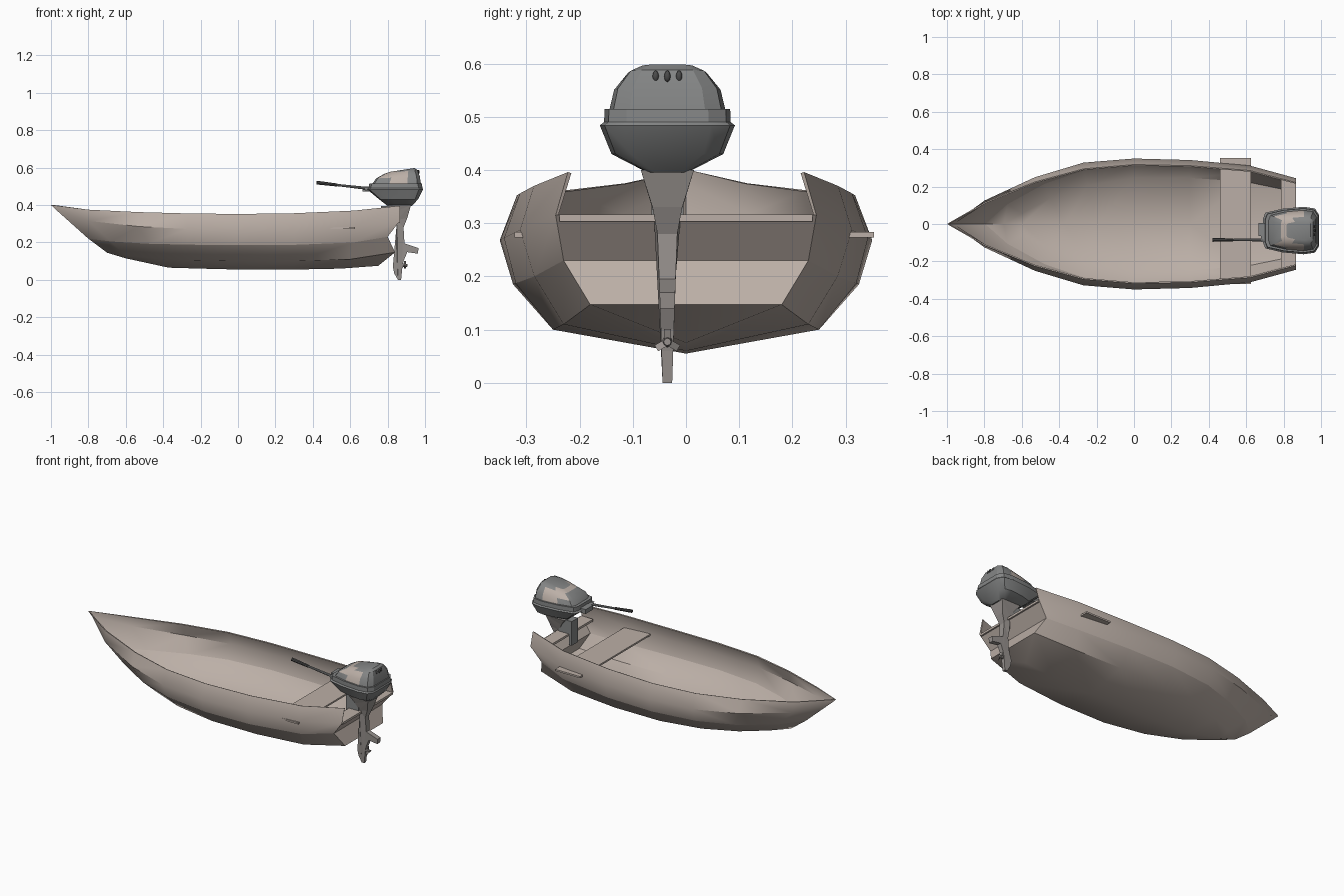
import bpy, bmesh, math
from mathutils import Vector

if "Cube" in bpy.data.objects:
    bpy.data.objects.remove(bpy.data.objects["Cube"], do_unlink=True)


def material(name, rgb):
    m = bpy.data.materials.new(name)
    m.use_nodes = True
    m.diffuse_color = (*rgb, 1)
    m.node_tree.nodes["Principled BSDF"].inputs["Base Color"].default_value = (*rgb, 1)
    return m


TAN = material("warm tan", (0.50, 0.43, 0.385))
GREY = material("motor grey", (0.23, 0.235, 0.235))
LEG = material("warm grey", (0.31, 0.285, 0.27))
DARK = material("dark grey", (0.07, 0.07, 0.07))
MOTOR_Y = -0.035


def finish(bm, name, mats, angle=None):
    bmesh.ops.recalc_face_normals(bm, faces=bm.faces)
    me = bpy.data.meshes.new(name)
    bm.to_mesh(me)
    bm.free()
    ob = bpy.data.objects.new(name, me)
    bpy.context.collection.objects.link(ob)
    for m in mats:
        me.materials.append(m)
    bpy.ops.object.select_all(action='DESELECT')
    ob.select_set(True)
    bpy.context.view_layer.objects.active = ob
    if angle:
        bpy.ops.object.shade_smooth_by_angle(angle=math.radians(angle))
    return ob


def box(name, lo, hi, mat):
    bm = bmesh.new()
    bmesh.ops.create_cube(bm, size=1)
    for v in bm.verts:
        v.co = [(a + b) / 2 + c * (b - a) for a, b, c in zip(lo, hi, v.co)]
    return finish(bm, name, [mat])


def tube(name, a, b, r1, r2, mat, sides=8):
    bm = bmesh.new()
    a, b = Vector(a), Vector(b)
    bmesh.ops.create_cone(bm, cap_ends=True, segments=sides, radius1=r1, radius2=r2,
                          depth=(b - a).length)
    turn = (b - a).to_track_quat('Z', 'Y')
    for v in bm.verts:
        v.co = turn @ v.co + (a + b) / 2
    return finish(bm, name, [mat], 40)


def loft(bm, rings):
    rows = [[bm.verts.new(p) for p in ring] for ring in rings]
    n = len(rows[0])
    for a, b in zip(rows, rows[1:]):
        for i in range(n):
            bm.faces.new((a[i], a[(i + 1) % n], b[(i + 1) % n], b[i]))
    bm.faces.new(rows[0])
    bm.faces.new(rows[-1])


# Hull rails from bow to stern: x, half width, height
KEEL = ((-.7, -.6, -.37, -.2, 0, .3, .55, .75), (0,) * 8,
        (.145, .115, .065, .06, .055, .055, .06, .075))
LOW = ((-.7, -.6, -.45, -.25, 0, .3, .6, .84), (0, .06, .14, .21, .25, .25, .23, .18),
       (.145, .13, .115, .105, .10, .10, .11, .147))
CHINE = ((-.8, -.68, -.48, -.27, 0, .3, .62, .8), (0, .11, .22, .292, .325, .32, .285, .23),
         (.22, .205, .193, .188, .185, .187, .2, .23))
WIDE = ((-.97, -.8, -.53, -.27, 0, .3, .62, .865), (0, .125, .25, .328, .35, .342, .312, .245),
        (.372, .315, .285, .272, .268, .272, .287, .315))
SHEER = ((-1, -.8, -.53, -.27, 0, .3, .62, .865), (0, .115, .225, .295, .318, .312, .286, .222),
         (.40, .375, .362, .355, .352, .356, .37, .396))

bm = bmesh.new()
ends = []
for side in (1, -1):
    rows = [[bm.verts.new((x, side * y, z)) for x, y, z in zip(*rail)]
            for rail in (KEEL, LOW, CHINE, WIDE, SHEER)]
    for a, b in zip(rows, rows[1:]):
        for i in range(len(a) - 1):
            bm.faces.new((a[i], a[i + 1], b[i + 1], b[i]))
    # Stem triangles close the bow between chine levels
    ends.append([r[-1] for r in rows])
# Folded transom
p, s = ends
bm.faces.new((p[0], p[1], s[1]))
for i in (1, 2):
    bm.faces.new((p[i], p[i + 1], s[i + 1], s[i]))
bmesh.ops.remove_doubles(bm, verts=bm.verts, dist=0.0005)
bmesh.ops.dissolve_degenerate(bm, edges=bm.edges, dist=0.0005)
bmesh.ops.recalc_face_normals(bm, faces=bm.faces)
low = min(bm.faces, key=lambda f: f.calc_center_median().z)
inside_out = low.normal.z > 0
hull = finish(bm, "hull", [TAN])
skin = hull.modifiers.new("thickness", 'SOLIDIFY')
skin.thickness = 0.007
skin.offset = 1 if inside_out else -1
bpy.ops.object.modifier_apply(modifier=skin.name)

# Crisp chine line, other hull edges soft
bpy.ops.object.shade_smooth_by_angle(angle=math.radians(42))
rail = [Vector(c) for c in zip(*CHINE)]
on_chine = [any((Vector((v.co.x, abs(v.co.y), v.co.z)) - c).length < 0.014 for c in rail)
            for v in hull.data.vertices]
for e in hull.data.edges:
    a, b = e.vertices
    along = abs(hull.data.vertices[a].co.x - hull.data.vertices[b].co.x) > 0.05
    if on_chine[a] and on_chine[b] and along:
        e.use_edge_sharp = True

# Seat plank runs through the left side; transom board carries the motor
box("seat", (.46, -.322, .273), (.625, .353, .283), TAN)
box("transom_board", (.785, -.238, .303), (.865, .238, .316), TAN)

# Motor cowl: rings of z, front x, back x, half width
HALF = ((-1, .5), (-.92, .75), (-.3, .92), (.45, 1), (.85, .93), (1, .65))
OUTLINE = HALF + tuple((x, -y) for x, y in reversed(HALF))


def ring(z, x0, x1, w, tilt=0):
    return [((x0 + x1) / 2 + u * (x1 - x0) / 2, MOTOR_Y + v * w, z + u * tilt) for u, v in OUTLINE]


bm = bmesh.new()
loft(bm, [ring(.395, .80, .93, .037), ring(.43, .755, .962, .105), ring(.484, .69, .99, .127),
          ring(.49, .70, .986, .119)])
finish(bm, "cowl_base", [GREY], 30)
bm = bmesh.new()
loft(bm, [ring(.488, .70, .986, .119), ring(.515, .702, .984, .118)])
finish(bm, "cowl_collar", [GREY], 30)
bm = bmesh.new()
loft(bm, [ring(.513, .718, .978, .109), ring(.548, .738, .972, .1, .006),
          ring(.578, .785, .958, .074, .01), ring(.588, .815, .945, .05, .01)])
for f in bm.faces:
    c = f.calc_center_median()
    if c.z > .52 and abs(c.x - .835) < .045:
        f.material_index = 1
finish(bm, "cowl_top", [GREY, TAN], 30)

# Row of oval vents round the back of the cowl
for i in range(7):
    t = (i - 3) / 3
    bm = bmesh.new()
    bmesh.ops.create_icosphere(bm, subdivisions=2, radius=1)
    for v in bm.verts:
        v.co = (.966 - .03 * t * t + v.co.x * .006, MOTOR_Y + t * .066 + v.co.y * .006,
                .576 + v.co.z * .011)
    finish(bm, "cowl_vent", [DARK], 60)

# Leg, fin and skeg: side profile with width depending on height
PROFILE = ((.80, .40), (.925, .40), (.905, .33), (.885, .28), (.89, .195), (.965, .17),
           (.962, .14), (.905, .148), (.885, .10), (.878, .06), (.872, 0), (.855, 0),
           (.835, .035), (.828, .07), (.848, .13), (.855, .2), (.845, .26), (.85, .32), (.83, .36))


def half_width(z):
    if z > .27:
        return .018 + .032 * ((z - .27) / .13) ** 1.5
    return .009 + .009 * z / .27


bm = bmesh.new()
loft(bm, [[(x, MOTOR_Y + side * half_width(z), z) for x, z in PROFILE] for side in (-1, 1)])
bmesh.ops.triangulate(bm, faces=[f for f in bm.faces if len(f.verts) > 4])
finish(bm, "motor_leg", [LEG])

# Clamp bracket over the transom
box("clamp_arm", (.765, MOTOR_Y - .03, .316), (.85, MOTOR_Y + .03, .395), GREY)
box("clamp_jaw", (.765, MOTOR_Y - .03, .25), (.783, MOTOR_Y + .03, .32), GREY)

# Propeller
tube("propeller_hub", (.865, MOTOR_Y, .077), (.905, MOTOR_Y, .077), .012, .007, LEG)
for k in range(3):
    a = math.radians(90 + 120 * k)
    bm = bmesh.new()
    bmesh.ops.create_cube(bm, size=1)
    for v in bm.verts:
        r = .004 + (v.co.z + .5) * .02
        w = v.co.y * .013
        v.co = (.893 + v.co.x * .003 + w * .5, MOTOR_Y + r * math.cos(a) - w * math.sin(a),
                .077 + r * math.sin(a) + w * math.cos(a))
    finish(bm, "propeller_blade", [LEG])

# Tiller
box("tiller_mount", (.665, -.065, .472), (.72, .005, .498), GREY)
tube("tiller_arm", (.70, -.085, .488), (.52, -.085, .508), .008, .006, GREY)
tube("tiller_grip", (.53, -.085, .507), (.42, -.085, .52), .008, .01, DARK)
box("tiller_joint", (.68, -.095, .478), (.71, -.06, .496), GREY)
